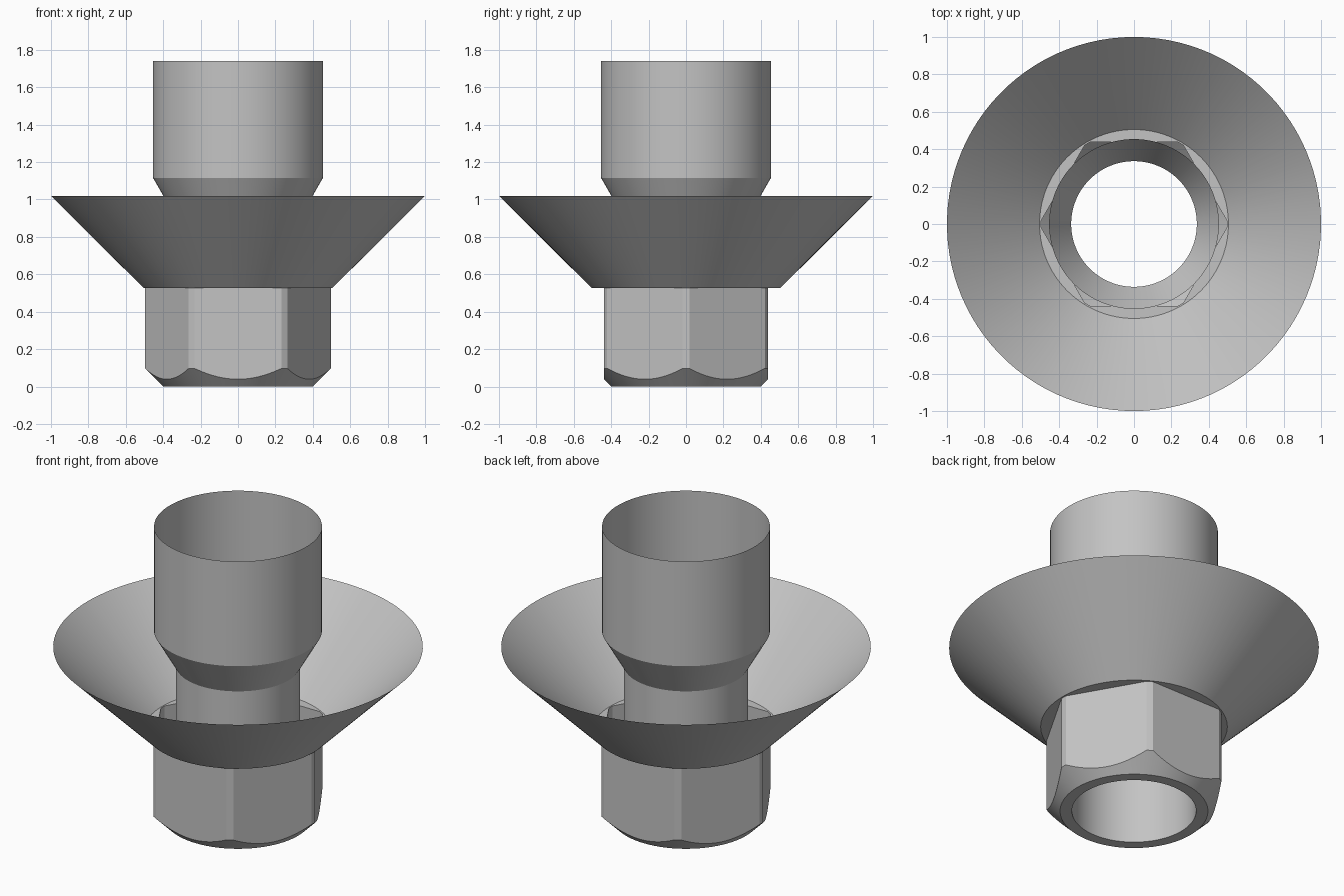
import bpy
import bmesh
from math import radians, cos, sin, pi, acos

cube = bpy.data.objects.get("Cube")
if cube:
    bpy.data.objects.remove(cube, do_unlink=True)

# One plain metal colour
metal = bpy.data.materials.new("grey_metal")
grey = (0.55, 0.55, 0.55, 1)
metal.diffuse_color = grey
metal.use_nodes = True
metal.node_tree.nodes["Principled BSDF"].inputs["Base Color"].default_value = grey

APOTHEM, CORNER = 0.439, 0.497     # hex flats, turned-down corners
BORE, FOOT, SEAT = 0.336, 0.40, 0.527


def hex_radius(a):
    """Radius of the hexagon with its corners turned to a cylinder."""
    off = (a % (pi / 3)) - pi / 6
    return min(APOTHEM / cos(off), CORNER)


def loft(name, angles, rings):
    """Skin closed rings; each ring maps an angle to (radius, height)."""
    bm = bmesh.new()
    loops = []
    for ring in rings:
        pts = [(a, *ring(a)) for a in angles]
        loops.append([bm.verts.new((r * cos(a), r * sin(a), z)) for a, r, z in pts])
    n = len(angles)
    for low, high in zip(loops, loops[1:]):
        for i in range(n):
            j = (i + 1) % n
            bm.faces.new((low[i], low[j], high[j], high[i]))
    mesh = bpy.data.meshes.new(name)
    bm.to_mesh(mesh)
    bm.free()
    mesh.materials.append(metal)
    obj = bpy.data.objects.new(name, mesh)
    bpy.context.collection.objects.link(obj)
    bpy.ops.object.select_all(action="DESELECT")
    obj.select_set(True)
    bpy.context.view_layer.objects.active = obj
    bpy.ops.object.shade_smooth_by_angle(angle=radians(15))
    return obj


def fixed(r, z):
    return lambda a: (r, z)


# Angles that land exactly on the edges of the hexagon flats
half = acos(APOTHEM / CORNER)
steps = 16
hex_angles = []
for side in range(6):
    mid = pi / 6 + side * pi / 3
    hex_angles += [mid + half * (2 * k / steps - 1) for k in range(steps + 1)]
    hex_angles.append(mid + pi / 6)

# Hollow hexagonal nut with a chamfered foot
loft("hex_nut", hex_angles, [
    fixed(BORE, 0), fixed(FOOT, 0),
    lambda a: (hex_radius(a), hex_radius(a) - FOOT),
    lambda a: (hex_radius(a), SEAT)])

# Flared cone with a flat seat around the nut
loft("flared_cone", hex_angles, [
    lambda a: (hex_radius(a), SEAT),
    fixed(0.505, SEAT), fixed(1, 1.02)])

# Thin central tube that widens towards its open top
round_angles = [2 * pi * k / 96 for k in range(96)]
loft("central_tube", round_angles, [
    fixed(BORE, 0), fixed(BORE, 0.91), fixed(0.454, 1.115), fixed(0.454, 1.74)])
